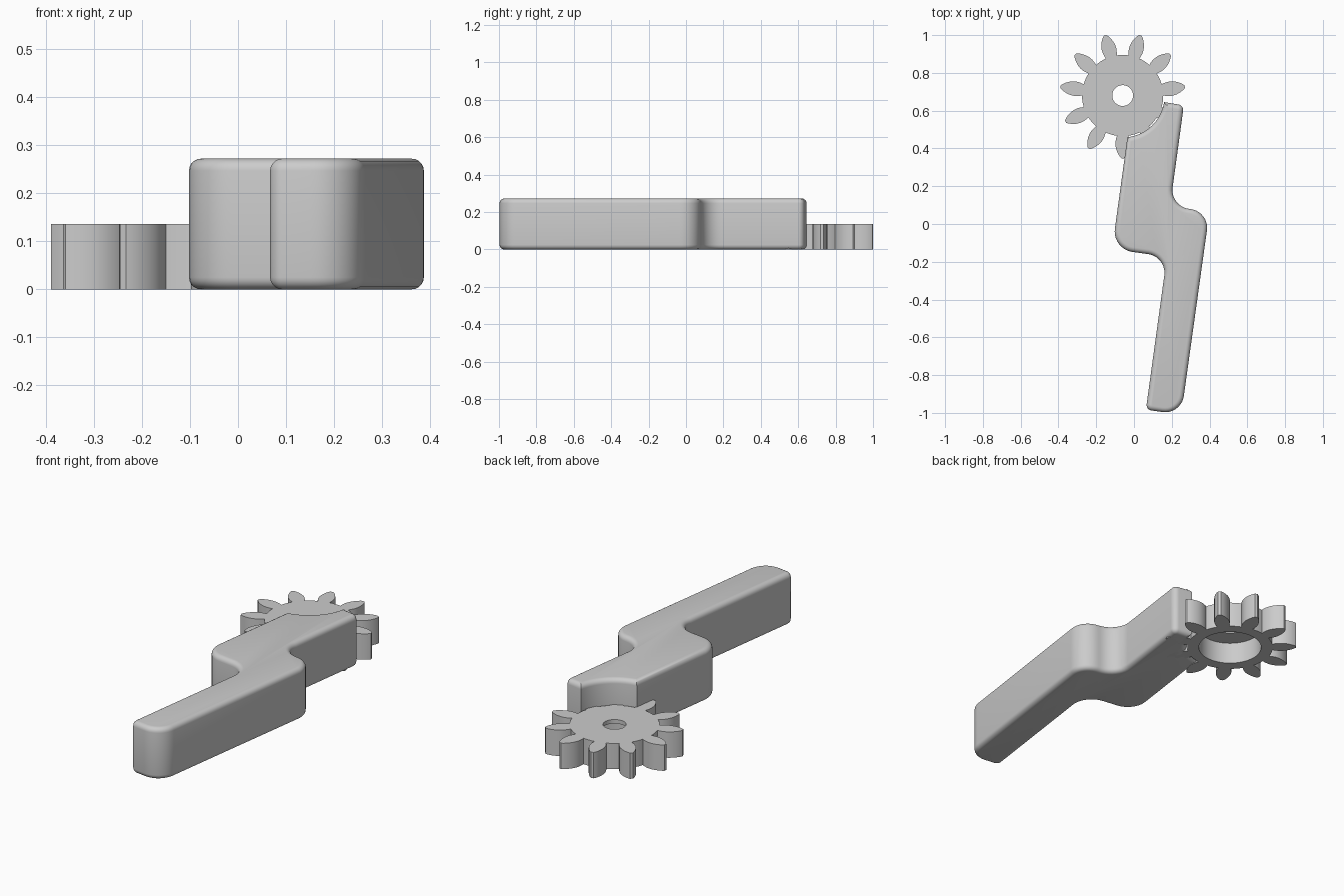
import bpy, bmesh
from math import sin, cos, pi, radians, tan
from mathutils import Vector

cube = bpy.data.objects.get("Cube")
if cube:
    bpy.data.objects.remove(cube)

grey = bpy.data.materials.new("plain grey")
grey.use_nodes = True
colour = (0.6, 0.6, 0.6, 1)
grey.diffuse_color = colour
grey.node_tree.nodes["Principled BSDF"].inputs["Base Color"].default_value = colour

GEAR = Vector((-0.06, 0.68))
GEAR_HEIGHT = 0.136
ARM_HEIGHT = 0.272
BEVEL = 0.025


def finish(name, bm, angle=35):
    bmesh.ops.recalc_face_normals(bm, faces=bm.faces[:])
    mesh = bpy.data.meshes.new(name)
    bm.to_mesh(mesh)
    bm.free()
    mesh.materials.append(grey)
    ob = bpy.data.objects.new(name, mesh)
    bpy.context.collection.objects.link(ob)
    bpy.ops.object.select_all(action='DESELECT')
    ob.select_set(True)
    bpy.context.view_layer.objects.active = ob
    bpy.ops.object.shade_smooth_by_angle(angle=radians(angle))


def bridge(bm, a, b):
    n = len(a)
    for i in range(n):
        j = (i + 1) % n
        bm.faces.new((a[i], a[j], b[j], b[i]))


def fillet(before, corner, after, r, steps=10):
    """Points of a rounded corner of radius r."""
    u, v = (before - corner).normalized(), (after - corner).normalized()
    half = u.angle(v) / 2
    centre = corner + (u + v).normalized() * r / sin(half)
    start = (corner + u * r / tan(half) - centre).normalized()
    end = (corner + v * r / tan(half) - centre).normalized()
    return [centre + r * start.slerp(end, k / steps) for k in range(steps + 1)]


def inset(points, d):
    """Move a counter-clockwise outline inwards by d with mitred corners."""
    out = []
    for i, p in enumerate(points):
        a = (p - points[i - 1]).normalized()
        b = (points[(i + 1) % len(points)] - p).normalized()
        na, nb = Vector((-a.y, a.x)), Vector((-b.y, b.x))
        m = (na + nb).normalized()
        out.append(p + m * d / max(m.dot(na), 0.3))
    return out


# Cranked arm: rounded corners, then a concave arc that clears the gear
corners = [(-0.035, 0.46, 0), (-0.116, -0.133, 0.11), (0.174, -0.173, 0.1),
           (0.063, -0.983, 0.03), (0.25, -1.01, 0.1), (0.4, 0.065, 0.1),
           (0.191, 0.094, 0.1), (0.264, 0.628, 0.03), (0.16, 0.645, 0)]
pts = [Vector(c[:2]) for c in corners]
outline = []
for i in range(1, len(corners) - 1):
    outline += fillet(pts[i - 1], pts[i], pts[i + 1], corners[i][2])
for k in range(25):
    t = radians(-9 - 74.5 * k / 24)
    outline.append(GEAR + 0.222 * Vector((cos(t), sin(t))))

bm = bmesh.new()
STEPS = 5
quarter = [(BEVEL * (1 - sin(t)), BEVEL * (1 - cos(t)))
           for t in (pi / 2 * k / STEPS for k in range(STEPS + 1))]
levels = quarter + [(d, ARM_HEIGHT - z) for d, z in reversed(quarter)]
rings = [[bm.verts.new((p.x, p.y, z)) for p in inset(outline, d)] for d, z in levels]
for a, b in zip(rings, rings[1:]):
    bridge(bm, a, b)
bm.faces.new(rings[0])
bm.faces.new(rings[-1])
finish("cranked_arm", bm)

# Gear hub: a turned cup with a small hole in its thin top
profile = [(0.055, GEAR_HEIGHT), (0.215, GEAR_HEIGHT), (0.215, 0),
           (0.157, 0), (0.157, 0.115), (0.055, 0.115)]
bm = bmesh.new()
SIDES = 64
rings = [[bm.verts.new((GEAR.x + r * cos(2 * pi * k / SIDES),
                        GEAR.y + r * sin(2 * pi * k / SIDES), z))
          for k in range(SIDES)] for r, z in profile]
for i, ring in enumerate(rings):
    bridge(bm, ring, rings[(i + 1) % len(rings)])
finish("gear_hub", bm)

# Gear teeth: leaf-shaped prisms, as radius and half width
TEETH = 11
flank = [(0.208, 0.028), (0.225, 0.034), (0.245, 0.038), (0.265, 0.038),
         (0.285, 0.034), (0.305, 0.026), (0.322, 0.016), (0.332, 0.007)]
tooth = [Vector((r, -w)) for r, w in flank] + [Vector((r, w)) for r, w in reversed(flank)]
bm = bmesh.new()
for n in range(TEETH):
    t = -pi / 2 + 2 * pi * n / TEETH
    along, across = Vector((cos(t), sin(t))), Vector((-sin(t), cos(t)))
    flat = [GEAR + along * p.x + across * p.y for p in tooth]
    low, high = [[bm.verts.new((p.x, p.y, z)) for p in flat] for z in (0, GEAR_HEIGHT)]
    bridge(bm, low, high)
    bm.faces.new(low)
    bm.faces.new(high)
finish("gear_teeth", bm)
